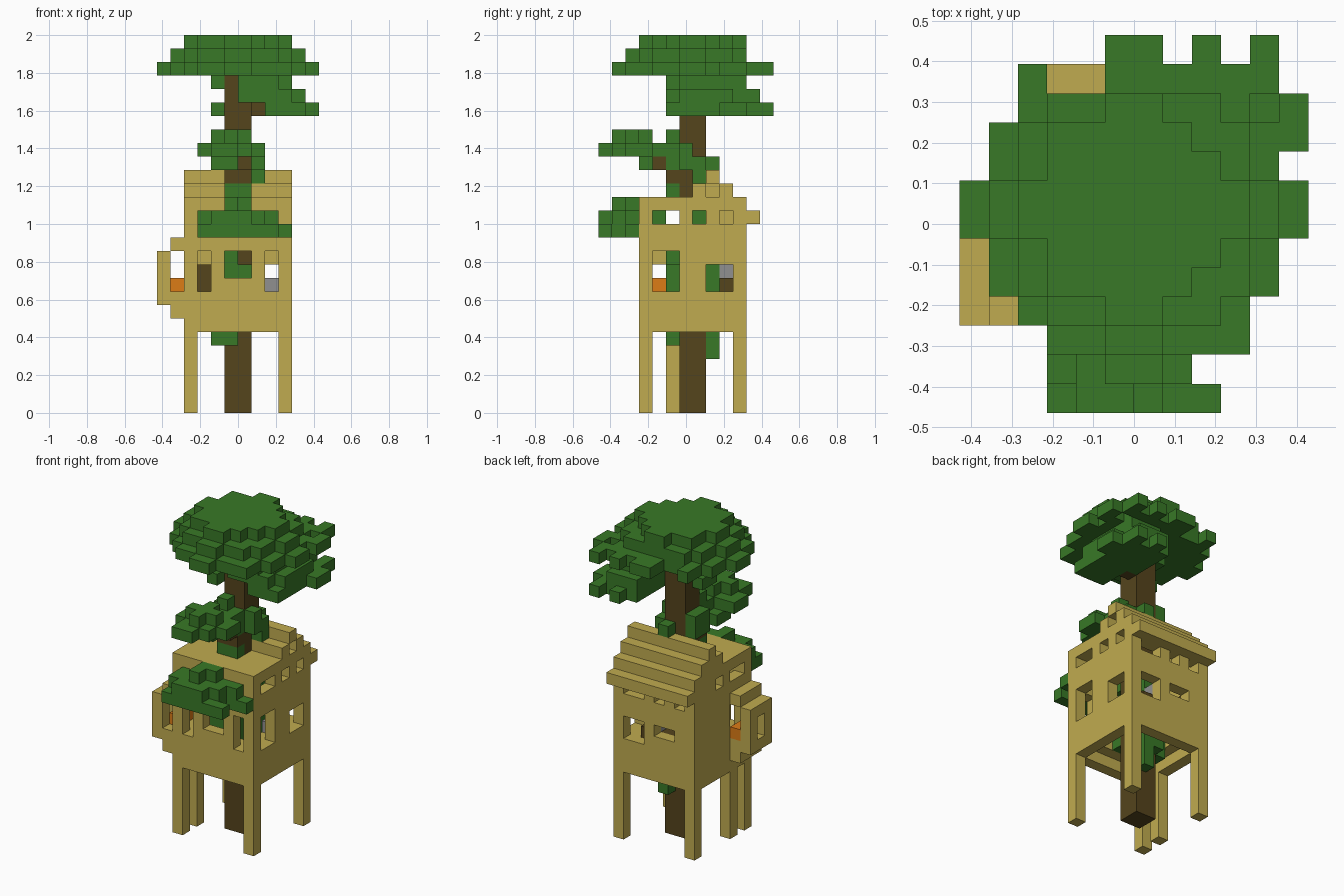
import bpy
import bmesh
from mathutils import Vector

if "Cube" in bpy.data.objects:
    bpy.data.objects.remove(bpy.data.objects["Cube"], do_unlink=True)

UNIT = 2 / 28
CENTRE = Vector((6, 6.5, 0))


def material(name, colour):
    mat = bpy.data.materials.new(name)
    mat.use_nodes = True
    mat.diffuse_color = (*colour, 1)
    mat.node_tree.nodes["Principled BSDF"].inputs["Base Color"].default_value = (*colour, 1)
    return mat


timber = material("pale timber", (0.53, 0.41, 0.08))
leaf = material("leaf green", (0.04, 0.19, 0.02))
bark = material("dark bark", (0.09, 0.058, 0.012))
metal = material("grey metal", (0.28, 0.28, 0.28))
orange = material("orange cushion", (0.72, 0.2, 0.008))


def box(x0, x1, y0, y1, z0, z1):
    """Block of unit cells between the given grid planes."""
    return {(x, y, z) for x in range(x0, x1) for y in range(y0, y1) for z in range(z0, z1)}


def disc(radius, z):
    """Round layer of cells about the crown axis."""
    return {(x, y, z) for x, y, _ in box(0, 12, 0, 13, 0, 1)
            if (x - 5.5) ** 2 + (y - 6.5) ** 2 < radius ** 2}


def build(name, cells, mat):
    """Skin a set of cells with their exposed faces and merge flat areas."""
    bm = bmesh.new()
    corners = {}

    def vert(p):
        key = tuple(round(c) for c in p)
        if key not in corners:
            corners[key] = bm.verts.new((Vector(key) - CENTRE) * UNIT)
        return corners[key]

    for cell in sorted(cells):
        base = Vector(cell)
        for axis in range(3):
            u, v, n = Vector(), Vector(), Vector()
            n[axis] = u[(axis + 1) % 3] = v[(axis + 2) % 3] = 1
            for side in (0, 1):
                step = n * (2 * side - 1)
                if tuple(round(c) for c in base + step) in cells:
                    continue
                o = base + n * side
                ring = [o, o + u, o + u + v, o + v]
                bm.faces.new([vert(p) for p in (ring if side else ring[::-1])])
    bmesh.ops.dissolve_limit(bm, angle_limit=0.01, verts=bm.verts, edges=bm.edges)
    mesh = bpy.data.meshes.new(name)
    bm.to_mesh(mesh)
    bm.free()
    mesh.materials.append(mat)
    bpy.context.collection.objects.link(bpy.data.objects.new(name, mesh))


# Trunk with a forward branch
trunk = box(5, 7, 6, 8, 0, 25)
trunk |= box(5, 7, 5, 6, 17, 18) | box(6, 7, 4, 5, 18, 19) | box(6, 8, 7, 8, 22, 23)
build("trunk", trunk, bark)

# Stilts
for name, x, y in (("front_right_stilt", 2, 3), ("front_left_stilt", 9, 3),
                   ("back_right_stilt", 2, 10), ("back_left_stilt", 9, 10),
                   ("middle_stilt", 2, 5)):
    build(name, box(x, x + 1, y, y + 1, 0, 6), timber)

# House walls, hollow inside, with gables under the stepped roof
walls = box(2, 10, 3, 11, 6, 15) - box(3, 9, 4, 10, 6, 15)
for x in (2, 9):
    walls |= box(x, x + 1, 8, 10, 15, 16)
walls |= box(2, 3, 8, 9, 16, 17)

# Front windows
walls -= box(3, 4, 3, 4, 9, 12) | box(5, 7, 3, 4, 10, 12) | box(8, 9, 3, 4, 9, 12)
# Left side windows and attic vents
walls -= box(9, 10, 4, 6, 9, 12) | box(9, 10, 8, 10, 9, 11)
for y in (4, 5, 7, 9):
    walls -= box(9, 10, y, y + 1, 14, 15)
# Right side opening to the bay and attic vents
walls -= box(2, 3, 4, 6, 9, 12)
for y in (4, 5, 7):
    walls -= box(2, 3, y, y + 1, 14, 15)
# Back windows and vents below the eave
walls -= box(7, 9, 10, 11, 9, 11) | box(4, 6, 10, 11, 10, 11)
for x in (3, 5, 7, 8):
    walls -= box(x, x + 1, 10, 11, 13, 14)
build("house_walls", walls, timber)

# Floor around the trunk
floor = box(3, 9, 4, 10, 7, 9) - box(4, 8, 5, 9, 7, 9)
build("floor", floor, timber)

# Flat front roof and stepped back roof
flat_roof = box(2, 10, 3, 8, 15, 16) - trunk
build("flat_roof", flat_roof, timber)
steps = box(2, 10, 7, 8, 16, 17) - trunk
for i in range(4):
    steps |= box(2, 10, 8 + i, 9 + i, 17 - i, 18 - i)
build("stepped_roof", steps, timber)

# Bay window on the right side
bay = box(0, 1, 3, 6, 8, 12) - box(0, 1, 4, 5, 9, 11)
bay |= box(1, 2, 3, 6, 7, 9) | box(1, 2, 3, 6, 12, 13)
build("bay_window", bay, timber)

# Furniture
build("bay_seat", box(1, 2, 4, 6, 9, 10), orange)
build("cabinet", box(3, 8, 9, 10, 9, 10) | box(3, 4, 9, 10, 10, 11), bark)
build("basin", box(6, 7, 9, 10, 10, 11), metal)
build("stove", box(8, 9, 7, 8, 9, 10), metal)

# Ivy around the trunk inside and below the house
ivy = box(5, 7, 8, 9, 6, 12) | box(6, 7, 8, 9, 4, 6)
ivy |= box(4, 6, 5, 6, 5, 12) | box(6, 7, 5, 6, 7, 11)
ivy |= box(4, 5, 6, 8, 6, 8) | box(7, 8, 7, 8, 13, 15) | box(4, 6, 4, 5, 13, 15)
build("ivy", ivy, leaf)

# Leaves spilling over the front of the house
front_leaves = box(3, 9, 0, 1, 13, 14) | box(3, 8, 1, 3, 13, 14) | box(7, 10, 2, 3, 13, 14)
front_leaves |= box(4, 7, 0, 1, 14, 15) | box(3, 8, 1, 3, 14, 15) | box(8, 9, 2, 3, 14, 15)
front_leaves |= box(5, 6, 1, 3, 15, 16) | box(6, 7, 2, 3, 15, 16)
build("front_leaves", front_leaves, leaf)

# Leaf clump on the branch and at the foot of the upper trunk
clump = box(4, 6, 0, 1, 19, 20) | box(4, 7, 1, 2, 19, 20) | box(3, 8, 2, 4, 19, 20)
clump |= box(5, 7, 4, 5, 19, 20) | box(5, 6, 1, 4, 20, 21) | box(4, 7, 2, 3, 20, 21)
clump |= box(4, 6, 3, 5, 18, 19) | box(5, 6, 5, 6, 18, 21) | box(6, 7, 5, 6, 18, 20)
clump |= box(7, 8, 7, 8, 17, 19) | box(7, 8, 6, 7, 18, 20) | box(4, 5, 6, 8, 18, 20)
clump |= box(5, 7, 5, 6, 16, 17) | box(6, 7, 8, 9, 18, 19)
build("branch_leaves", clump - trunk, leaf)

# Domed crown with ragged back edge
crown = disc(3.6, 27) - box(8, 9, 4, 5, 27, 28) - box(8, 9, 9, 10, 27, 28)
crown |= {c for c in disc(4.6, 26) if c[1] < 11}
crown |= disc(5.6, 25) - box(3, 5, 11, 13, 25, 26)
crown |= box(2, 3, 11, 12, 25, 26) | box(7, 10, 2, 3, 25, 26) | box(8, 9, 12, 13, 25, 26)
crown |= box(7, 11, 11, 12, 25, 26) | box(10, 11, 12, 13, 25, 26) | box(11, 12, 9, 11, 25, 26)
build("crown", crown, leaf)

# Lower boughs reaching to the back left
boughs = box(4, 5, 6, 8, 24, 25) | box(6, 9, 5, 6, 24, 25) | box(7, 10, 6, 11, 24, 25)
boughs |= box(6, 10, 5, 6, 23, 24) | box(7, 11, 6, 10, 23, 24) | box(7, 10, 10, 12, 23, 24)
boughs |= box(4, 5, 5, 7, 22, 23) | box(8, 11, 5, 8, 22, 23) | box(7, 11, 8, 12, 22, 23)
boughs |= box(11, 12, 9, 11, 22, 23) | box(10, 11, 12, 13, 22, 23) | box(8, 9, 12, 13, 22, 23)
build("lower_boughs", boughs - trunk, leaf)
